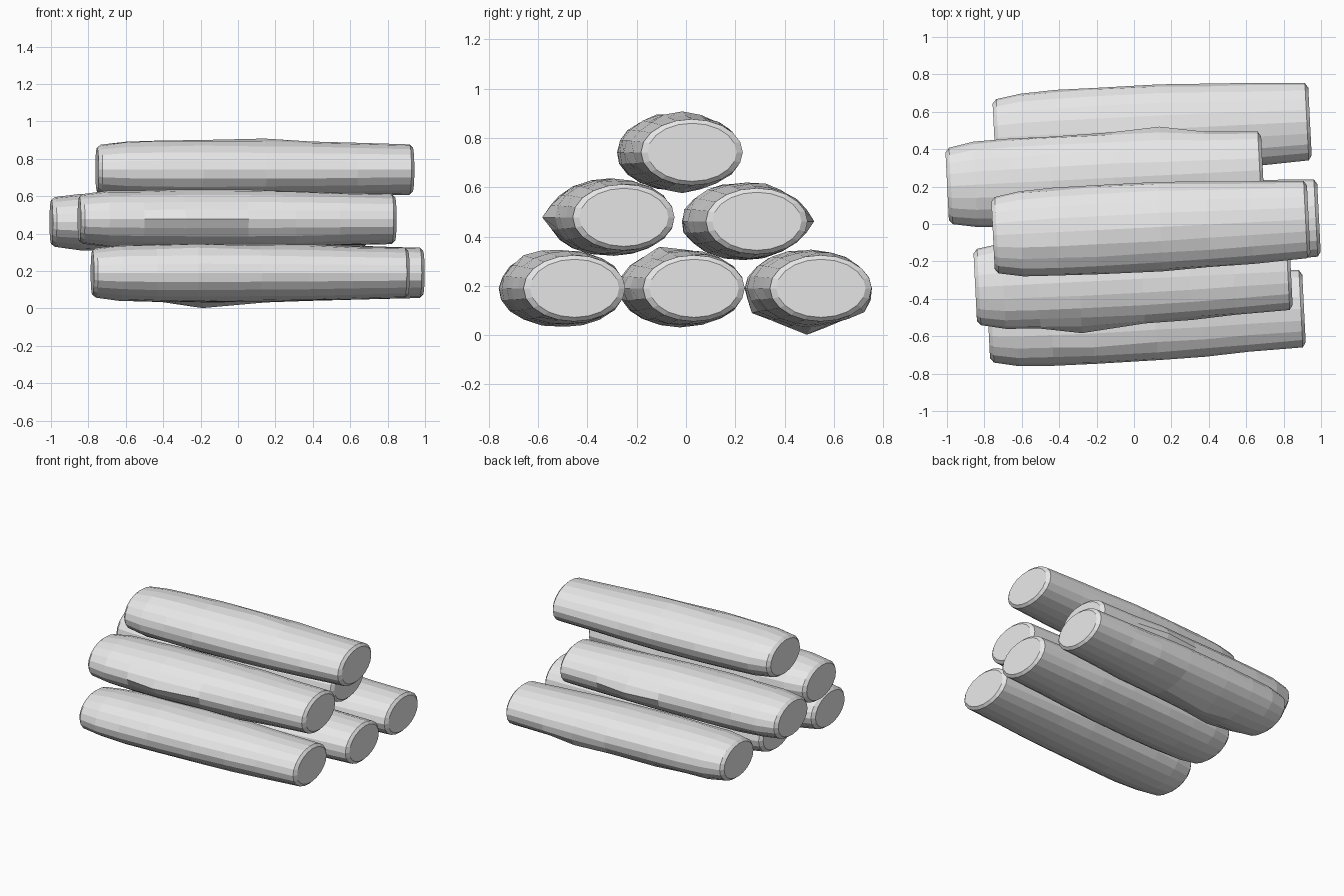
import bpy, bmesh, math, random
from mathutils import Matrix

cube = bpy.data.objects.get("Cube")
if cube:
    bpy.data.objects.remove(cube, do_unlink=True)

random.seed(4)
SIDES = 20
LENGTH = 1.69
RY, RZ = 0.235, 0.153
YAW = math.radians(2.9)

grey = bpy.data.materials.new("plain grey")
grey.use_nodes = True
colour = (0.8, 0.8, 0.8, 1)
grey.diffuse_color = colour
grey.node_tree.nodes["Principled BSDF"].inputs["Base Color"].default_value = colour

# Log outline: (fraction of length, radius scale); the ends have a small chamfer
PROFILE = [(0, 0.77), (0.012, 0.87), (0.09, 0.97), (0.2, 1.0), (0.33, 1.02),
           (0.53, 1.01), (0.68, 0.98), (0.82, 0.93), (0.99, 0.88), (1, 0.77)]


def make_log(name, centre, bumps):
    """Knobbly oval log along x; bumps are (x, angle in degrees, height)."""
    bm = bmesh.new()
    rings = []
    for i, (t, scale) in enumerate(PROFILE):
        x = (t - 0.5) * LENGTH
        inner = 1 < i < len(PROFILE) - 2
        ring = []
        for k in range(SIDES):
            a = math.tau * k / SIDES
            r = scale
            if inner:
                r += random.uniform(-0.015, 0.02)
                for bx, angle, height in bumps:
                    d = math.remainder(a - math.radians(angle), math.tau)
                    r += height * math.exp(-(d / 0.28) ** 2
                                           - ((x + centre[0] - bx) / 0.17) ** 2)
            ring.append(bm.verts.new((x, r * RY * math.cos(a), r * RZ * math.sin(a))))
        rings.append(ring)

    # Skin the rings and cap both ends
    for lower, upper in zip(rings, rings[1:]):
        for k in range(SIDES):
            n = (k + 1) % SIDES
            bm.faces.new((lower[k], lower[n], upper[n], upper[k]))
    bm.faces.new(rings[0])
    bm.faces.new(rings[-1])
    bmesh.ops.recalc_face_normals(bm, faces=bm.faces)
    bm.transform(Matrix.Translation(centre) @ Matrix.Rotation(YAW, 4, "Z"))

    mesh = bpy.data.meshes.new(name)
    bm.to_mesh(mesh)
    bm.free()
    mesh.materials.append(grey)
    bpy.context.collection.objects.link(bpy.data.objects.new(name, mesh))


# Bottom row
make_log("bottom_front_log", (0.065, -0.495, 0.19), [(-0.2, 126, 0.08), (-0.5, 198, 0.04)])
make_log("bottom_middle_log", (0.145, -0.01, 0.19), [(-0.1, 108, 0.13), (0.1, 180, 0.07)])
make_log("bottom_back_log", (0.097, 0.505, 0.19),
         [(-0.16, 270, 0.2), (0.4, 324, 0.1), (-0.4, 216, 0.1)])
# Middle row
make_log("middle_front_log", (-0.005, -0.295, 0.478), [(-0.3, 180, 0.13), (0.3, 234, 0.08)])
make_log("middle_back_log", (-0.155, 0.245, 0.462), [(0.14, 0, 0.13), (-0.2, 72, 0.07)])
# Top
make_log("top_log", (0.09, -0.018, 0.742), [(0.1, 90, 0.06), (-0.5, 108, 0.04), (0.1, 270, 0.07)])
